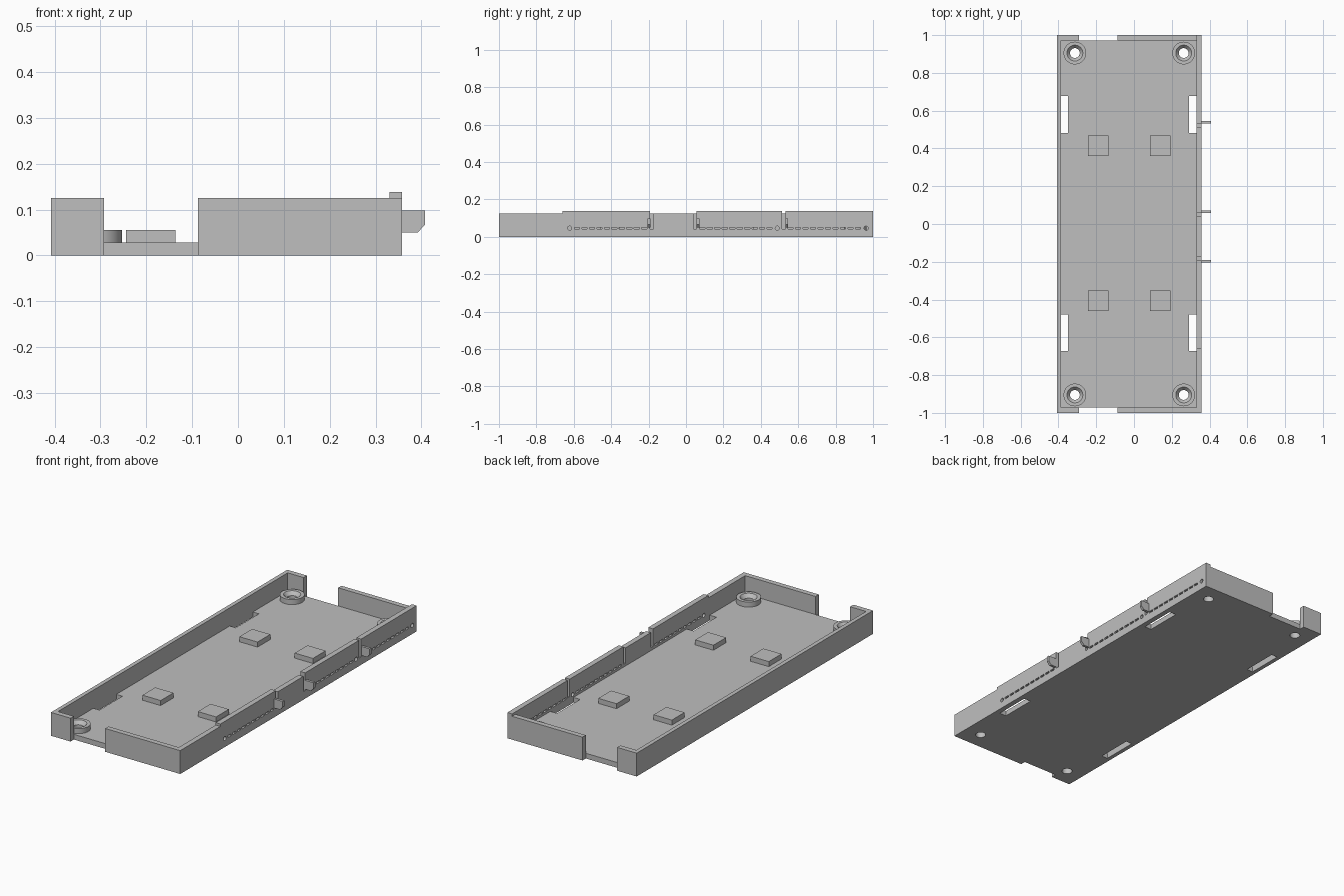
import bpy, bmesh
from math import pi, cos, sin
from mathutils import Matrix, Vector

cube = bpy.data.objects.get("Cube")
if cube:
    bpy.data.objects.remove(cube, do_unlink=True)

GREY = (0.52, 0.52, 0.52, 1)
grey = bpy.data.materials.new("plain grey")
grey.use_nodes = True
grey.diffuse_color = GREY
grey.node_tree.nodes["Principled BSDF"].inputs["Base Color"].default_value = GREY

X0, XI, XR, X1 = -0.408, -0.386, 0.33, 0.358   # left wall and right wall faces
YI = 0.972                                     # inner face of the end walls
FLOOR, RIM, LIP, PAD = 0.028, 0.125, 0.138, 0.055
BOSSES = [(x, y) for x in (-0.313, 0.263) for y in (-0.905, 0.905)]


def finish(name, bm):
    bmesh.ops.recalc_face_normals(bm, faces=bm.faces)
    mesh = bpy.data.meshes.new(name)
    bm.to_mesh(mesh)
    bm.free()
    mesh.materials.append(grey)
    obj = bpy.data.objects.new(name, mesh)
    bpy.context.collection.objects.link(obj)
    return obj


def add_box(bm, x, y, z):
    size = [b - a for a, b in (x, y, z)]
    mid = [(a + b) / 2 for a, b in (x, y, z)]
    bmesh.ops.create_cube(bm, size=1, matrix=Matrix.Translation(mid) @ Matrix.Diagonal((*size, 1)))


def box(name, x, y, z):
    bm = bmesh.new()
    add_box(bm, x, y, z)
    return finish(name, bm)


def add_rod(bm, centre, radius, depth, turn=0):
    bmesh.ops.create_cone(bm, cap_ends=True, segments=32, radius1=radius, radius2=radius, depth=depth,
                          matrix=Matrix.Translation(centre) @ Matrix.Rotation(turn, 4, "Y"))


def prism(name, points, shift):
    bm = bmesh.new()
    face = bm.faces.new([bm.verts.new(p) for p in points])
    new = bmesh.ops.extrude_face_region(bm, geom=[face])["geom"]
    bmesh.ops.translate(bm, vec=shift, verts=[v for v in new if isinstance(v, bmesh.types.BMVert)])
    return finish(name, bm)


def cut(obj, cutter):
    mod = obj.modifiers.new("cut", "BOOLEAN")
    mod.operation, mod.solver, mod.object = "DIFFERENCE", "EXACT", cutter
    graph = bpy.context.evaluated_depsgraph_get()
    mesh = bpy.data.meshes.new_from_object(obj.evaluated_get(graph))
    obj.modifiers.clear()
    obj.data = mesh
    bpy.data.objects.remove(cutter, do_unlink=True)


# Floor with screw holes and edge slots
floor = box("floor", (XI, XR), (-YI, YI), (0, FLOOR))
bm = bmesh.new()
for x, y in BOSSES:
    add_rod(bm, (x, y, 0), 0.026, 0.2)
for y in ((-0.672, -0.478), (0.481, 0.677)):
    add_box(bm, (XI, -0.35), y, (-0.1, 0.1))
    add_box(bm, (0.29, XR), y, (-0.1, 0.1))
cut(floor, finish("floor_cutter", bm))

# Left wall and the end walls, each with an opening
box("left_wall", (X0, XI), (-1, 1), (0, RIM))
for end, y in (("front", (-1, -YI)), ("back", (YI, 1))):
    box(end + "_wall_short", (XI, -0.292), y, (0, RIM))
    box(end + "_wall_long", (-0.087, XR), y, (0, RIM))

# Right wall with raised lips and three narrow slits
SLIT = 0.043
outline = [(-1, 0), (1, 0), (1, LIP), (0.531, LIP), (0.531, SLIT), (0.513, SLIT), (0.513, LIP),
           (0.057, LIP), (0.057, SLIT), (0.041, SLIT), (0.041, RIM), (-0.174, RIM), (-0.174, SLIT),
           (-0.192, SLIT), (-0.192, LIP), (-0.66, LIP), (-0.66, RIM), (-1, RIM)]
right_wall = prism("right_wall", [(XR, y, z) for y, z in outline], (X1 - XR, 0, 0))

# Row of perforations in the right wall
bm = bmesh.new()
for start, count in ((-0.597, 10), (0.073, 10), (0.545, 10)):
    for i in range(count):
        y = start + i * 0.04
        add_box(bm, (0.3, 0.4), (y, y + 0.028), (0.041, 0.051))
for y in (-0.622, 0.488, 0.963):
    add_rod(bm, (0.345, y, 0.046), 0.011, 0.1, pi / 2)
cut(right_wall, finish("perforation_cutter", bm))

# Snap hooks beside the slits
hook = [(X1, 0.098), (0.408, 0.098), (0.408, 0.067), (0.392, 0.05), (X1, 0.05)]
for i, y in enumerate((-0.205, 0.057, 0.532)):
    prism(f"snap_hook_{i + 1}", [(x, y, z) for x, z in hook], (0, 0.014, 0))

# Square support pads
for x in (-0.19, 0.138):
    for y in (-0.406, 0.414):
        box("support_pad", (x - 0.054, x + 0.054), (y - 0.054, y + 0.054), (FLOOR, PAD))

# Countersunk screw bosses
ring = [(0.06, FLOOR), (0.06, PAD), (0.042, PAD), (0.026, 0.036), (0.026, FLOOR)]
for x, y in BOSSES:
    bm = bmesh.new()
    n = 48
    loops = [[bm.verts.new((x + r * cos(2 * pi * i / n), y + r * sin(2 * pi * i / n), z))
              for r, z in ring] for i in range(n)]
    for i in range(n):
        a, b = loops[i], loops[(i + 1) % n]
        for j in range(len(ring)):
            k = (j + 1) % len(ring)
            bm.faces.new((a[j], a[k], b[k], b[j]))
    boss = finish("screw_boss", bm)
    bpy.ops.object.select_all(action="DESELECT")
    boss.select_set(True)
    bpy.context.view_layer.objects.active = boss
    bpy.ops.object.shade_smooth_by_angle()
